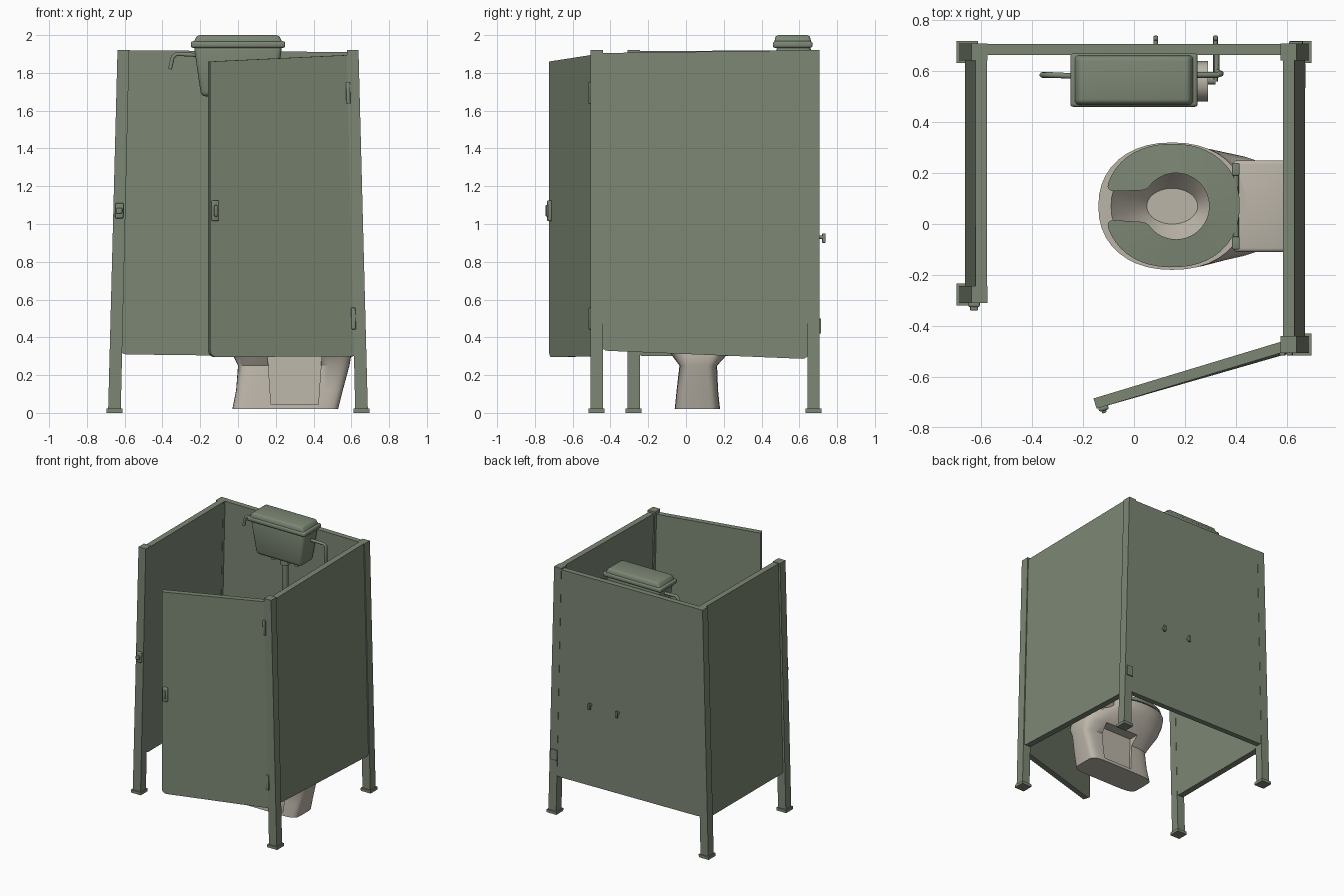
import bpy, bmesh, math
from mathutils import Vector

cube = bpy.data.objects.get("Cube")
if cube:
    bpy.data.objects.remove(cube, do_unlink=True)


def material(name, rgb):
    m = bpy.data.materials.new(name)
    m.use_nodes = True
    m.diffuse_color = (*rgb, 1)
    m.node_tree.nodes["Principled BSDF"].inputs["Base Color"].default_value = (*rgb, 1)
    return m


GREEN = material("grey_green_paint", (0.20, 0.24, 0.175))
CERAMIC = material("warm_ceramic", (0.50, 0.46, 0.395))
HEIGHT, SPLAY = 1.92, 0.078


def activate(ob):
    bpy.ops.object.select_all(action='DESELECT')
    ob.select_set(True)
    bpy.context.view_layer.objects.active = ob


def finish(name, bm, mat=GREEN, splay=False, smooth=False):
    """Turn a bmesh into an object; splay widens the booth toward the ground."""
    if splay:
        for v in bm.verts:
            if v.co.x > 0 or splay == "both":
                v.co.x *= 1 + SPLAY * (1 - v.co.z / HEIGHT)
    bmesh.ops.recalc_face_normals(bm, faces=bm.faces)
    me = bpy.data.meshes.new(name)
    bm.to_mesh(me)
    bm.free()
    me.materials.append(mat)
    ob = bpy.data.objects.new(name, me)
    bpy.context.collection.objects.link(ob)
    if smooth:
        activate(ob)
        bpy.ops.object.shade_smooth_by_angle(angle=math.radians(40))
    return ob


def box(name, centre, size, taper=1, bevel=0, mat=GREEN, splay=False, turn=0):
    """Box whose top is scaled by taper, with optional rounded edges."""
    bm = bmesh.new()
    bmesh.ops.create_cube(bm, size=1)
    for v in bm.verts:
        k = taper if v.co.z > 0 else 1
        p = Vector((v.co.x * size[0] * k, v.co.y * size[1] * k, v.co.z * size[2]))
        c, s = math.cos(turn), math.sin(turn)
        v.co = Vector((p.x * c - p.y * s, p.x * s + p.y * c, p.z)) + Vector(centre)
    if bevel:
        bmesh.ops.bevel(bm, geom=bm.edges[:], offset=bevel, segments=3,
                        profile=0.5, affect='EDGES')
    return finish(name, bm, mat, splay, smooth=bool(bevel))


def slab(name, start, end, thick, bottoms, tops, splay="both"):
    """Upright panel between two plan points, lower corners rounded."""
    a, b = Vector(start), Vector(end)
    d = (b - a).normalized()
    n = Vector((-d.y, d.x)) * thick / 2
    bm = bmesh.new()
    corners = [(a, bottoms[0]), (b, bottoms[1]), (b, tops[1]), (a, tops[0])]
    loops = [[bm.verts.new((p.x + s * n.x, p.y + s * n.y, z)) for p, z in corners]
             for s in (1, -1)]
    bm.faces.new(loops[0])
    bm.faces.new(loops[1][::-1])
    for i in range(4):
        j = (i + 1) % 4
        bm.faces.new((loops[0][i], loops[0][j], loops[1][j], loops[1][i]))
    low = [bm.edges.get((loops[0][i], loops[1][i])) for i in (0, 1)]
    bmesh.ops.bevel(bm, geom=low, offset=0.035, segments=4, profile=0.5, affect='EDGES')
    return finish(name, bm, GREEN, splay)


def tube(name, points, radius, mat=GREEN):
    cu = bpy.data.curves.new(name, 'CURVE')
    cu.dimensions, cu.bevel_depth, cu.bevel_resolution = '3D', radius, 3
    cu.use_fill_caps = True
    sp = cu.splines.new('POLY')
    sp.points.add(len(points) - 1)
    for q, p in zip(sp.points, points):
        q.co = (*p, 1)
    cu.materials.append(mat)
    ob = bpy.data.objects.new(name, cu)
    bpy.context.collection.objects.link(ob)
    activate(ob)
    bpy.ops.object.convert(target='MESH')
    bpy.ops.object.shade_smooth_by_angle(angle=math.radians(50))


def oval(x0, x1, y0, y1, t, power):
    """Point on a superellipse that fills the given bounds."""
    c, s = math.cos(t), math.sin(t)
    return ((x0 + x1) / 2 + (x1 - x0) / 2 * math.copysign(abs(c) ** (2 / power), c),
            (y0 + y1) / 2 + (y1 - y0) / 2 * math.copysign(abs(s) ** (2 / power), s))


# Posts with foot plates
posts = {"back_left": (0.607, 0.675), "back_right": (-0.607, 0.675),
         "front_left": (0.607, -0.473), "front_right": (-0.607, -0.277)}
for place, (x, y) in posts.items():
    box(place + "_post", (x, y, 0.965), (0.062, 0.066, 1.91), splay="both")
    box(place + "_foot", (x, y, 0.011), (0.078, 0.085, 0.022), splay="both")

# Wall panels and the open door
slab("back_wall", (-0.59, 0.685), (0.59, 0.685), 0.042, (0.31, 0.295), (1.92, 1.91))
slab("left_wall", (0.608, -0.45), (0.608, 0.65), 0.045, (0.33, 0.285), (1.905, 1.92))
slab("right_wall", (-0.6, -0.26), (-0.6, 0.65), 0.045, (0.30, 0.30), (1.915, 1.92))
slab("door", (-0.153, -0.705), (0.59, -0.48), 0.042, (0.295, 0.30), (1.86, 1.895), splay="left")

# Door hardware
swing = math.atan2(0.225, 0.743)
box("door_latch", (-0.12, -0.722, 1.07), (0.04, 0.022, 0.11), bevel=0.008, turn=swing)
box("door_knob", (-0.118, -0.734, 1.07), (0.018, 0.016, 0.06), bevel=0.004, turn=swing)
box("latch_keeper", (-0.607, -0.315, 1.07), (0.042, 0.022, 0.08), bevel=0.006, splay="both")
box("keeper_knob", (-0.607, -0.332, 1.07), (0.03, 0.016, 0.03), bevel=0.005, splay="both")
for place, z in (("upper", 1.695), ("lower", 0.5)):
    box(place + "_hinge", (0.578, -0.506, z), (0.022, 0.02, 0.115), bevel=0.004, splay="both")
box("wall_bracket", (0.6, 0.71, 0.46), (0.05, 0.012, 0.08), splay="both")

# Cistern with lid, lever and pipes
box("cistern_body", (0, 0.57, 1.81), (0.39, 0.155, 0.27), taper=1.2, bevel=0.025)
box("cistern_lid_rim", (0, 0.565, 1.95), (0.5, 0.21, 0.035), bevel=0.012)
box("cistern_lid", (0, 0.565, 1.976), (0.48, 0.2, 0.048), taper=0.9, bevel=0.015)
tube("flush_lever", [(-0.22, 0.58, 1.895), (-0.325, 0.585, 1.9), (-0.345, 0.585, 1.885),
                     (-0.36, 0.585, 1.82)], 0.011)
tube("supply_pipe", [(0.2, 0.585, 1.86), (0.325, 0.585, 1.86), (0.342, 0.59, 1.845),
                     (0.342, 0.59, 1.6), (0.325, 0.6, 1.58), (0.325, 0.67, 1.58)], 0.011)
tube("flush_pipe", [(0, 0.58, 1.7), (0, 0.58, 0.65), (0, 0.61, 0.61), (0, 0.68, 0.6)], 0.022)
tube("flush_pipe_nut", [(0, 0.58, 1.69), (0, 0.58, 1.62)], 0.036)
for x in (-0.1, 0.1):
    tube("cistern_bolt", [(x, 0.58, 1.69), (x, 0.58, 1.63)], 0.016)

# Paper roll on a holder bolted through the back wall
for x in (0.085, 0.32):
    tube("holder_arm", [(x, 0.56, 0.93), (x, 0.735, 0.93)], 0.009)
    box("holder_bolt", (x, 0.73, 0.925), (0.018, 0.018, 0.05), bevel=0.004)
tube("holder_rod", [(0.085, 0.56, 0.93), (0.32, 0.56, 0.93)], 0.012)
tube("paper_roll", [(0.12, 0.56, 0.93), (0.29, 0.56, 0.93)], 0.08, CERAMIC)

# Toilet bowl lofted from the foot up, over the rim and down inside
sections = [(-.03, .53, -.06, .18, .02, 6), (-.01, .555, -.05, .17, .12, 6),
            (0, .59, -.035, .165, .25, 5), (-.03, .60, -.08, .22, .31, 4),
            (-.09, .57, -.14, .28, .40, 3), (-.13, .46, -.175, .31, .48, 2.3),
            (-.14, .44, -.18, .32, .53, 2.2), (-.09, .39, -.13, .27, .53, 2.2),
            (-.02, .30, -.07, .21, .44, 2), (.05, .25, 0, .14, .36, 2)]
SIDES = 40
bm = bmesh.new()
rings = []
for x0, x1, y0, y1, z, power in sections:
    rings.append([bm.verts.new((*oval(x0, x1, y0, y1, math.tau * i / SIDES, power), z))
                  for i in range(SIDES)])
for r, s in zip(rings, rings[1:]):
    for i in range(SIDES):
        j = (i + 1) % SIDES
        bm.faces.new((r[i], r[j], s[j], s[i]))
bm.faces.new(rings[0][::-1])
bm.faces.new(rings[-1])
bowl = finish("toilet_bowl", bm, CERAMIC)

# Recessed panel cut into each flank of the pedestal
for y, side in ((-0.12, 1), (0.245, -1)):
    cutter = box("recess_cutter", (0.3, y, 0.18), (0.25, 0.18, 0.27), taper=1.15, mat=CERAMIC)
    cutter.hide_render = True
    mod = bowl.modifiers.new("recess", 'BOOLEAN')
    mod.operation, mod.object, mod.solver = 'DIFFERENCE', cutter, 'EXACT'
    activate(bowl)
    bpy.ops.object.modifier_apply(modifier=mod.name)
    bpy.data.objects.remove(cutter, do_unlink=True)
activate(bowl)
bpy.ops.object.shade_smooth_by_angle(angle=math.radians(40))
box("toilet_deck", (0.5, 0.07, 0.475), (0.22, 0.36, 0.11), bevel=0.015, mat=CERAMIC)

# Open-fronted seat
bm = bmesh.new()
STEPS = 44
rows = []
for i in range(STEPS + 1):
    f = 2 * i / STEPS - 1
    outer = oval(-0.115, 0.415, -0.17, 0.315, f * (math.pi - 0.2), 2.2)
    inner = oval(0.035, 0.295, -0.06, 0.2, f * (math.pi - 0.5), 2)
    rows.append([bm.verts.new((*p, z)) for p, z in
                 ((outer, 0.54), (outer, 0.565), (inner, 0.575), (inner, 0.54))])
for a, b in zip(rows, rows[1:]):
    for k in range(4):
        m = (k + 1) % 4
        bm.faces.new((a[k], a[m], b[m], b[k]))
ends = [bm.faces.new(rows[0]), bm.faces.new(rows[-1][::-1])]
tips = [e for e in bm.edges if any(v in rows[0] for v in e.verts) and
        all(v in rows[0] for v in e.verts) and abs(e.verts[0].co.z - e.verts[1].co.z) > 0.02]
tips += [e for e in bm.edges if all(v in rows[-1] for v in e.verts)
         and abs(e.verts[0].co.z - e.verts[1].co.z) > 0.02]
bmesh.ops.bevel(bm, geom=tips, offset=0.03, segments=4, profile=0.5, affect='EDGES')
finish("toilet_seat", bm, GREEN, smooth=True)

# Seat hinge
tube("seat_hinge_bar", [(0.4, -0.09, 0.55), (0.4, 0.23, 0.55)], 0.012)
for y in (-0.075, 0.215):
    box("seat_hinge_block", (0.4, y, 0.55), (0.03, 0.05, 0.045), bevel=0.006)
